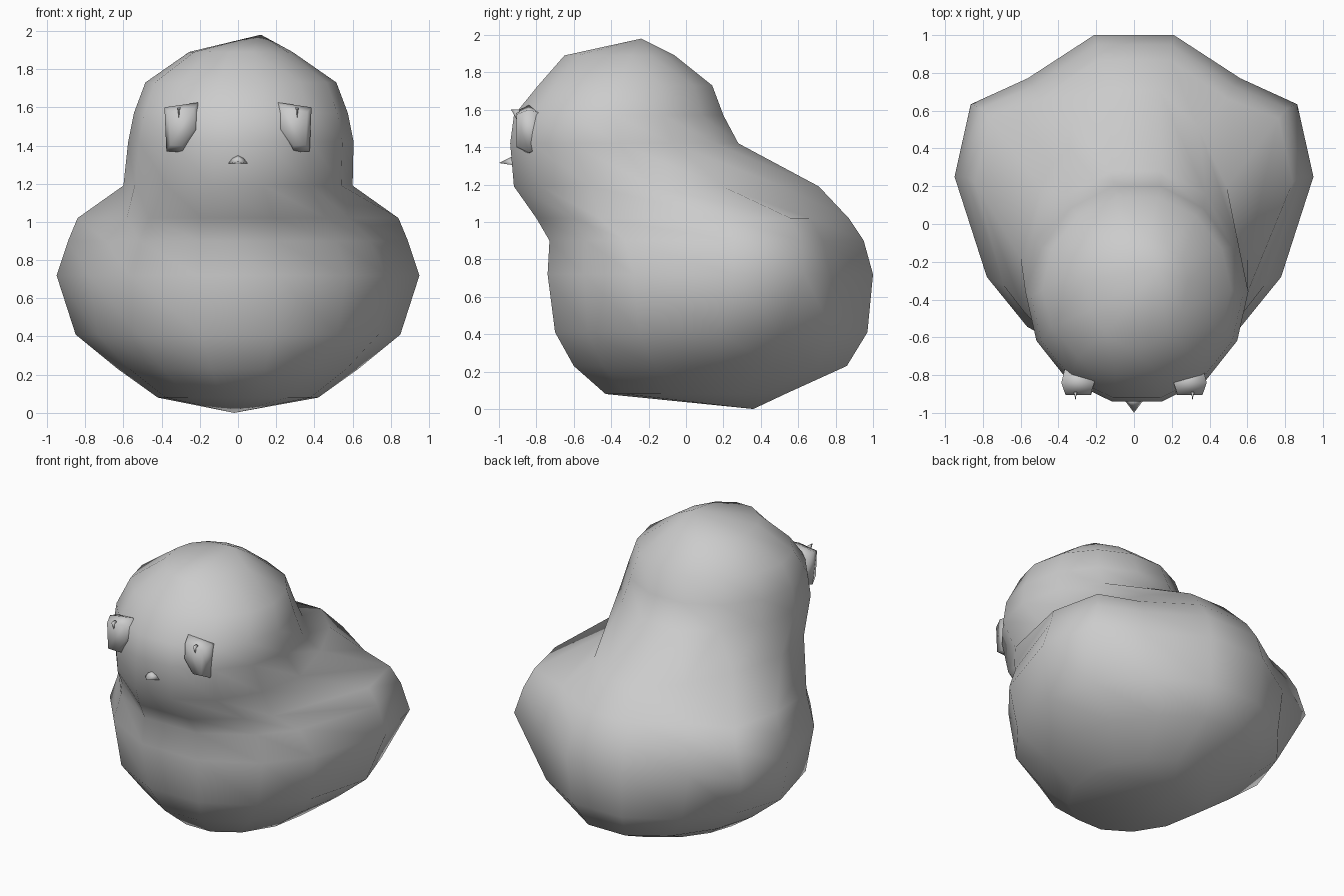
import bpy, bmesh
from math import sin, cos, pi

cube = bpy.data.objects.get("Cube")
if cube:
    bpy.data.objects.remove(cube, do_unlink=True)

GREY = (0.6, 0.6, 0.6, 1)
grey = bpy.data.materials.new("plain_grey")
grey.use_nodes = True
grey.diffuse_color = GREY
grey.node_tree.nodes["Principled BSDF"].inputs["Base Color"].default_value = GREY


def finish(name, bm):
    """Turn a bmesh into a smooth shaded grey object."""
    bmesh.ops.recalc_face_normals(bm, faces=bm.faces)
    for f in bm.faces:
        f.smooth = True
    mesh = bpy.data.meshes.new(name)
    bm.to_mesh(mesh)
    bm.free()
    mesh.materials.append(grey)
    obj = bpy.data.objects.new(name, mesh)
    bpy.context.collection.objects.link(obj)


def loft(bm, rings, start=None, end=None):
    """Skin closed rings of equal length, closing each end flat or to a point."""
    rows = [[bm.verts.new(p) for p in ring] for ring in rings]
    n = len(rows[0])
    for a, b in zip(rows, rows[1:]):
        for i in range(n):
            j = (i + 1) % n
            bm.faces.new((a[i], a[j], b[j], b[i]))
    for row, tip in ((rows[0], start), (rows[-1], end)):
        if tip is None:
            bm.faces.new(row)
            continue
        point = bm.verts.new(tip)
        for i in range(n):
            bm.faces.new((row[i], row[(i + 1) % n], point))


# Body and head: egg-shaped rings given as height, front, widest y, back,
# half width, and how far the front flanks are pinched in towards the chest
SIDES = 14
STEP = 2 * pi / SIDES
PROFILE = [
    (0.08, -0.43, 0.10, 0.53, 0.42, 1.00),
    (0.23, -0.60, 0.18, 0.86, 0.63, 1.00),
    (0.41, -0.70, 0.18, 0.97, 0.85, 0.96),
    (0.72, -0.74, 0.25, 1.00, 0.95, 0.91),
    (0.90, -0.73, 0.25, 0.95, 0.89, 0.86),
    (1.02, -0.80, 0.22, 0.87, 0.84, 0.77),
    (1.19, -0.92, -0.18, 0.71, 0.60, 1.00),
    (1.42, -0.94, -0.36, 0.28, 0.59, 1.00),
    (1.57, -0.92, -0.38, 0.20, 0.56, 1.00),
    (1.73, -0.79, -0.35, 0.14, 0.50, 1.00),
    (1.89, -0.65, -0.30, -0.06, 0.27, 1.00),
]


def body_ring(z, front, mid, back, width, pinch):
    ring = []
    for i in range(SIDES):
        a = (i + 0.5) * STEP
        c = cos(a) / cos(STEP / 2)
        x, y = width * sin(a), mid + c * ((mid - front) if c < 0 else (back - mid))
        # Flanks narrow towards the chest
        if -0.6 < c < -0.1:
            x, y = x * pinch, y - (1 - pinch)
        elif -0.9 < c < -0.1:
            x *= (1 + pinch) / 2
        if 0.1 < c < 0.9:
            # Folded wings swell beside the tail, with a valley at the nape
            if 0.6 < z < 1.1:
                x, y = (x * 1.01, y + 0.05) if c < 0.6 else (x * 0.95, y - 0.08)
            elif z < 0.6:
                x, y = x * 0.97, y - 0.03
            elif z < 1.3:
                x, y = x * 0.91, y - 0.02
        # The head sits a little to one side
        if z > 1.3:
            x += 0.015
        ring.append((x, y, z))
    return ring


bm = bmesh.new()
loft(bm, [body_ring(*p) for p in PROFILE], (-0.02, 0.36, 0), (0.12, -0.24, 1.98))
finish("body", bm)

# Eyes: tapering blocks with a small raised sliver
EYE = [(0.385, 1.60), (0.21, 1.625), (0.205, 1.48), (0.29, 1.365), (0.375, 1.37)]
CENTRE_X, CENTRE_Z = 0.295, 1.5
for side, name in ((1, "left"), (-1, "right")):
    bm = bmesh.new()
    layers = ((-0.77, 0.8), (-0.84, 1.0), (-0.905, 0.75))
    loft(bm, [[(side * (CENTRE_X + (x - CENTRE_X) * s), y, CENTRE_Z + (z - CENTRE_Z) * s)
               for x, z in EYE] for y, s in layers])
    finish(name + "_eye", bm)

    bm = bmesh.new()
    base = [(side * 0.31 + x, -0.89, z) for x, z in
            ((-0.008, 1.6), (0.008, 1.6), (0.002, 1.52), (-0.002, 1.52))]
    loft(bm, [base], None, (side * 0.31, -0.935, 1.6))
    finish(name + "_eye_sliver", bm)

# Beak: small flat-bottomed spike
bm = bmesh.new()
base = [(-0.075, -0.90, 1.30), (0.075, -0.90, 1.30), (0.045, -0.90, 1.34),
        (0, -0.90, 1.365), (-0.045, -0.90, 1.34)]
loft(bm, [base], None, (0, -1.0, 1.315))
finish("beak", bm)
